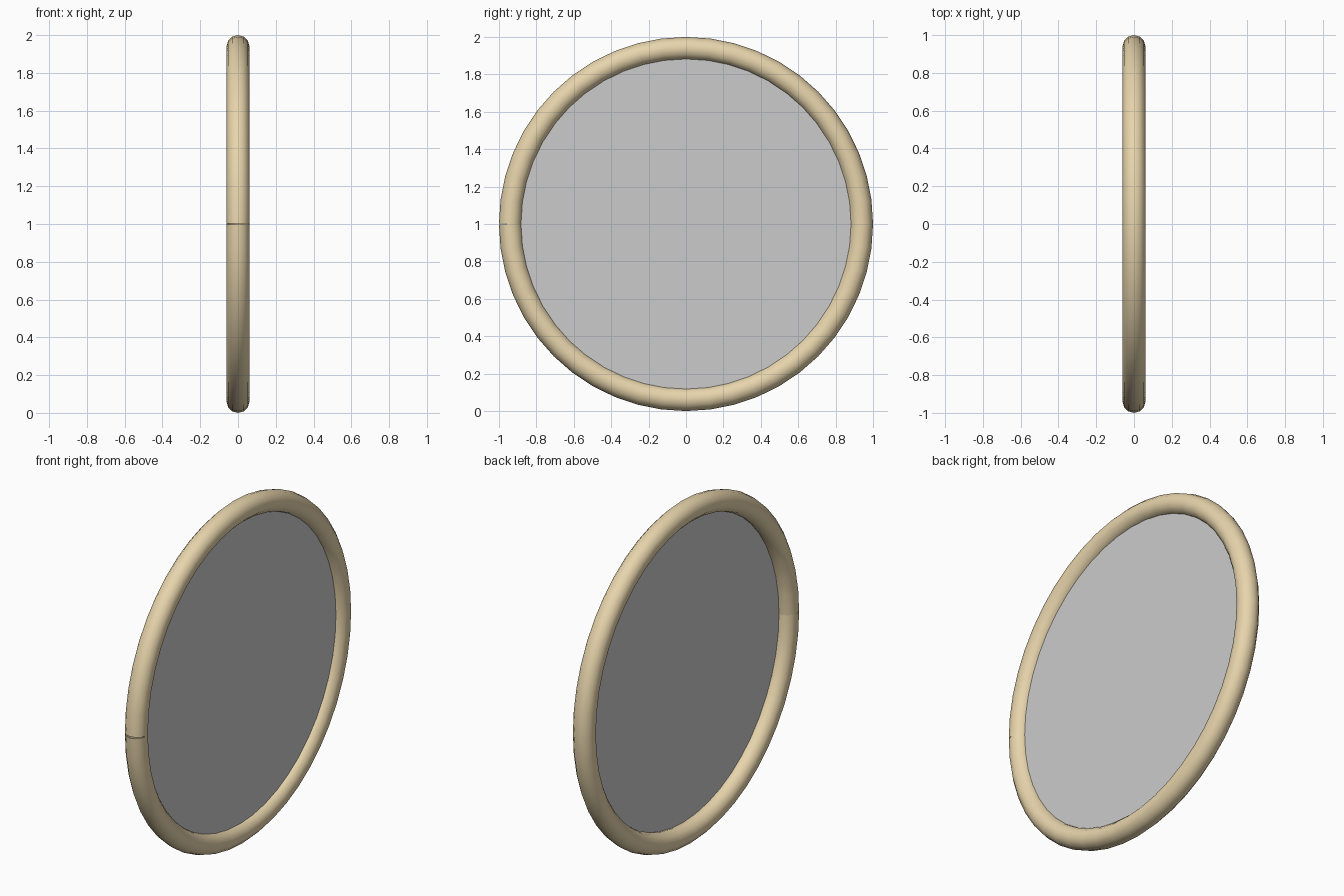
import bpy
from math import cos, sin, pi

if "Cube" in bpy.data.objects:
    bpy.data.objects.remove(bpy.data.objects["Cube"])

TUBE = 0.061          # tube radius
RING = 1.0 - TUBE     # radius of the tube's centre line
STEPS = 48

# Hoop: open round path whose ends meet at the front, leaving a fine seam
curve = bpy.data.curves.new("hoop", "CURVE")
curve.dimensions = "3D"
curve.bevel_depth = TUBE
curve.bevel_resolution = 4
spline = curve.splines.new("POLY")
spline.points.add(STEPS)
for i, p in enumerate(spline.points):
    a = pi + 2 * pi * i / STEPS
    p.co = (0, RING * cos(a), 1 + RING * sin(a), 1)
spline.use_smooth = True
hoop = bpy.data.objects.new("hoop", curve)
bpy.context.collection.objects.link(hoop)
bpy.context.view_layer.objects.active = hoop
hoop.select_set(True)
bpy.ops.object.convert(target="MESH")
hoop = bpy.context.object
hoop.name = "hoop"

# Tan wood colour
wood = bpy.data.materials.new("wood")
wood.diffuse_color = (0.80, 0.66, 0.41, 1)
wood.use_nodes = True
wood.node_tree.nodes["Principled BSDF"].inputs["Base Color"].default_value = wood.diffuse_color
hoop.data.materials.clear()
hoop.data.materials.append(wood)

# Panel: flat disc filling the hoop, slightly off the middle plane
bpy.ops.mesh.primitive_circle_add(vertices=STEPS, radius=0.91, fill_type="NGON",
                                  location=(0.016, 0, 1), rotation=(0, pi / 2, 0))
bpy.context.object.name = "panel"
